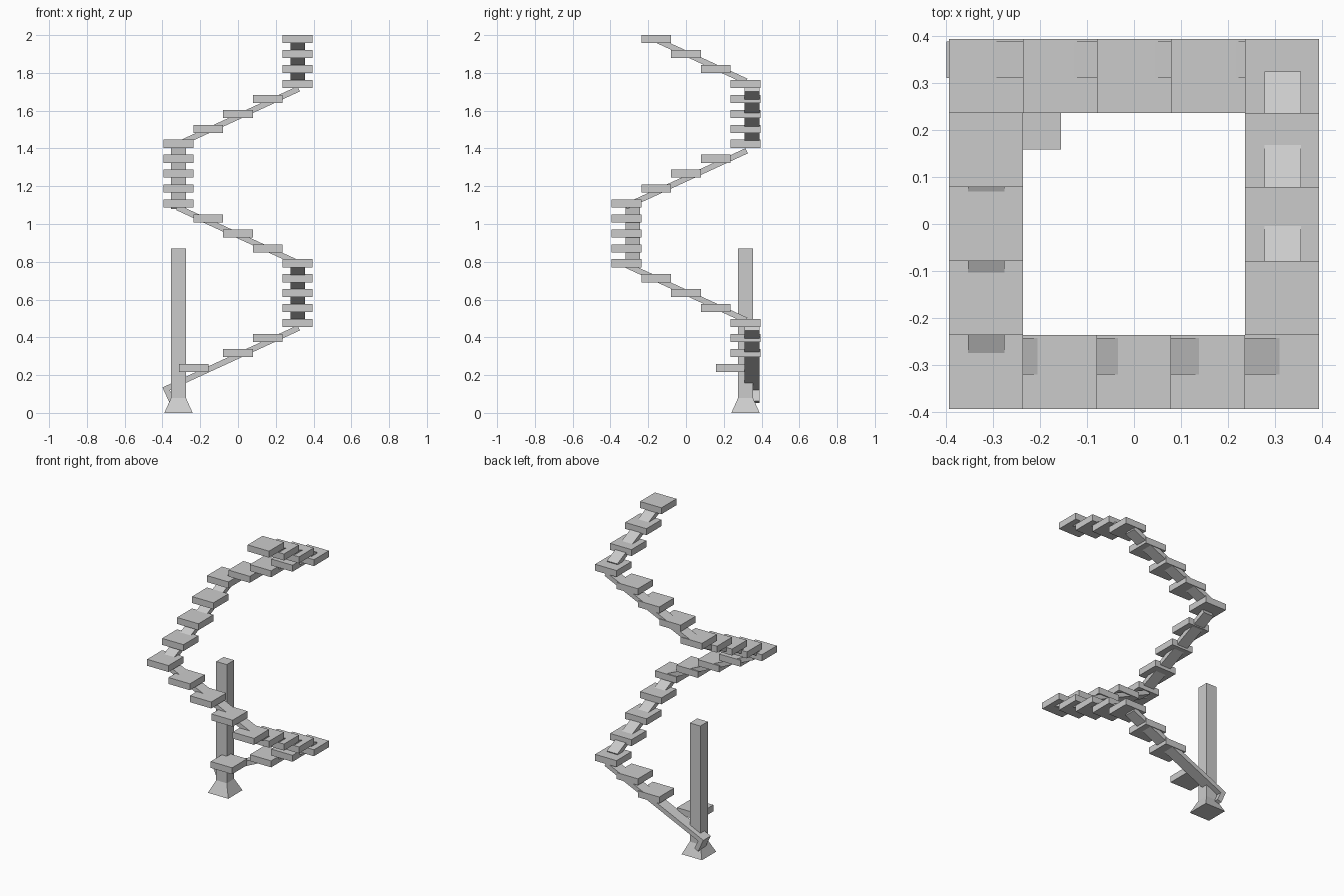
import bpy, bmesh, math
from mathutils import Vector, Matrix

if "Cube" in bpy.data.objects:
    bpy.data.objects.remove(bpy.data.objects["Cube"])

TREAD, THICK, RISE = 0.1575, 0.043, 0.0791
C = 2 * TREAD                      # corner step distance from the centre
SLOPE = math.atan(0.46)


def add_object(name, bm):
    bmesh.ops.recalc_face_normals(bm, faces=bm.faces)
    me = bpy.data.meshes.new(name)
    bm.to_mesh(me)
    bm.free()
    ob = bpy.data.objects.new(name, me)
    bpy.context.collection.objects.link(ob)
    return ob


def box(name, center, size):
    bm = bmesh.new()
    bmesh.ops.create_cube(bm, size=1, matrix=Matrix.Translation(center) @ Matrix.Diagonal((*size, 1)))
    return add_object(name, bm)


def profile_beam(name, points, origin, direction, width):
    """Extrude a (distance, height) outline sideways across a flight."""
    d = Vector((*direction, 0))
    side = Vector((-d.y, d.x, 0))
    o = Vector((*origin, 0))
    bm = bmesh.new()
    face = bm.faces.new([bm.verts.new(o + d * a + Vector((0, 0, h)) - side * width / 2)
                         for a, h in points])
    ext = bmesh.ops.extrude_face_region(bm, geom=[face])
    bmesh.ops.translate(bm, vec=side * width,
                        verts=[v for v in ext["geom"] if isinstance(v, bmesh.types.BMVert)])
    return add_object(name, bm)


# Flights: corner, climbing direction, beam centreline, where beam breaks the tread
flights = [
    ((-C, C), (1, 0), (-C, 0.35), 0.015),
    ((C, C), (0, -1), (0.317, C), -0.025),
    ((C, -C), (-1, 0), (C, -0.282), 0.005),
    ((-C, -C), (0, 1), (-C, -C), 0.04),
]


def tread_top(i):
    return 2.0 - RISE * (23 - i)


# Treads climbing round the square
for i in range(1, 24):
    corner, d, _, _ = flights[(i // 4) % 4]
    k = i % 4
    x, y = corner[0] + d[0] * TREAD * k, corner[1] + d[1] * TREAD * k
    if i == 1:
        x, y = -0.234, 0.238       # lowest tread sits inward of the corner
    box(f"step_{i:02d}", (x, y, tread_top(i) - THICK / 2), (TREAD, TREAD, THICK))

# Sloping support beams, the lowest with a turned-down foot
along = Vector((math.cos(SLOPE), math.sin(SLOPE)))
down = Vector((math.sin(SLOPE), -math.cos(SLOPE)))
for f in range(6):
    _, d, origin, brk = flights[f % 4]
    base = tread_top(4 * f)

    def top(a):
        return Vector((a, base + (a - brk) * 0.46))

    start = top(-0.085 if f == 0 else -0.01)
    end = top(0.47 if f == 5 else 0.63)
    t = 0.03
    pts = [start, end, end + down * t]
    if f == 0:
        pts += [start + along * t + down * t, start + along * t + down * 0.092, start + down * 0.092]
    else:
        pts += [start + down * t]
    profile_beam(f"support_beam_{f + 1}", pts, origin, d, 0.078)

# Square post on a flared foot
box("post", (-C, C, 0.475), (0.078, 0.078, 0.79))
bm = bmesh.new()
bmesh.ops.create_cone(bm, cap_ends=True, segments=4, radius1=0.075 * math.sqrt(2),
                      radius2=0.039 * math.sqrt(2), depth=0.08,
                      matrix=Matrix.Translation((-C, C, 0.04)) @ Matrix.Rotation(math.pi / 4, 4, 'Z'))
add_object("post_foot", bm)
